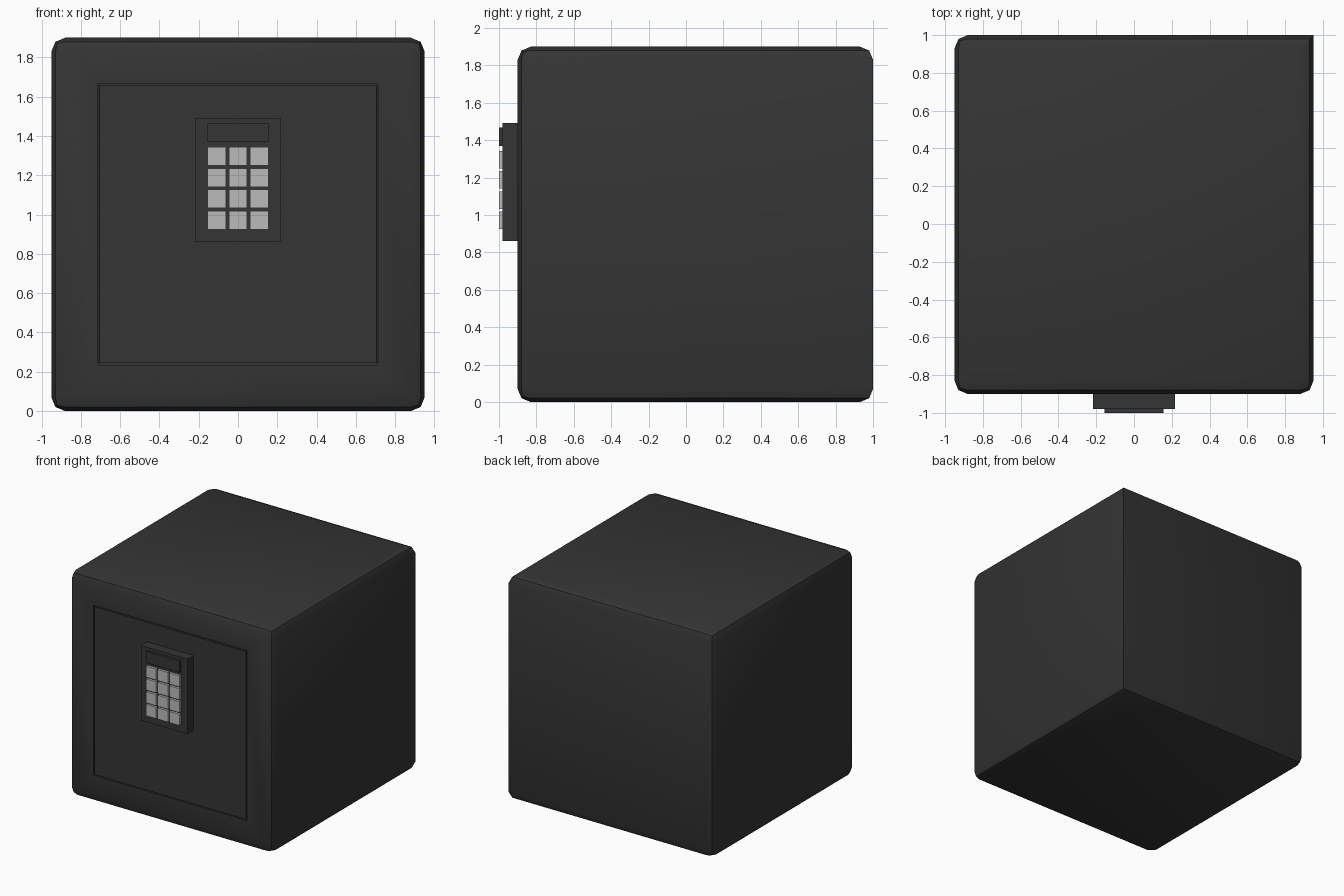
import bpy, bmesh, math

if "Cube" in bpy.data.objects:
    bpy.data.objects.remove(bpy.data.objects["Cube"])


def material(name, value):
    m = bpy.data.materials.new(name)
    m.diffuse_color = (value, value, value, 1)
    m.use_nodes = True
    m.node_tree.nodes["Principled BSDF"].inputs["Base Color"].default_value = m.diffuse_color
    return m


DARK = material("dark_metal", 0.035)
KEY = material("key_grey", 0.5)


def new_box(lo, hi):
    bm = bmesh.new()
    bmesh.ops.create_cube(bm, size=1)
    for v in bm.verts:
        for i in range(3):
            v.co[i] = (lo[i] + hi[i]) / 2 + v.co[i] * (hi[i] - lo[i])
    return bm


def finish(bm, name, mat):
    bmesh.ops.recalc_face_normals(bm, faces=bm.faces)
    mesh = bpy.data.meshes.new(name)
    bm.to_mesh(mesh)
    bm.free()
    ob = bpy.data.objects.new(name, mesh)
    bpy.context.collection.objects.link(ob)
    mesh.materials.append(mat)
    return ob


def box(name, lo, hi, mat=DARK):
    return finish(new_box(lo, hi), name, mat)


# Safe body: every edge is rounded except the back right upright
bm = new_box((-0.95, -0.90, 0), (0.95, 1.0, 1.90))
edges = [e for e in bm.edges
         if not all(v.co.x > 0.9 and v.co.y > 0.9 for v in e.verts)]
bmesh.ops.bevel(bm, geom=edges, offset=0.07, offset_type='OFFSET',
                segments=2, profile=0.5, affect='EDGES')

# Door outlined by a narrow groove in the front face
bm.normal_update()
front = max((f for f in bm.faces if f.normal.y < -0.99),
            key=lambda f: f.calc_area())
for thickness, depth in ((0.165, 0), (0.0005, -0.015), (0.008, 0), (0.0005, 0.015)):
    bmesh.ops.inset_region(bm, faces=[front], thickness=thickness, depth=depth,
                           use_even_offset=True)
body = finish(bm, "safe_body", DARK)
bpy.context.view_layer.objects.active = body
body.select_set(True)
bpy.ops.object.shade_smooth_by_angle(angle=math.radians(30))

# Keypad housing and display
box("keypad_housing", (-0.216, -0.98, 0.862), (0.216, -0.90, 1.492))
box("keypad_display", (-0.155, -1.0, 1.37), (0.155, -0.98, 1.467))

# Keys, three columns by four rows
for row in range(4):
    for col in range(3):
        x, z = (col - 1) * 0.108, 1.296 - row * 0.108
        box(f"key_{row}_{col}", (x - 0.047, -1.0, z - 0.047),
            (x + 0.047, -0.98, z + 0.047), KEY)
